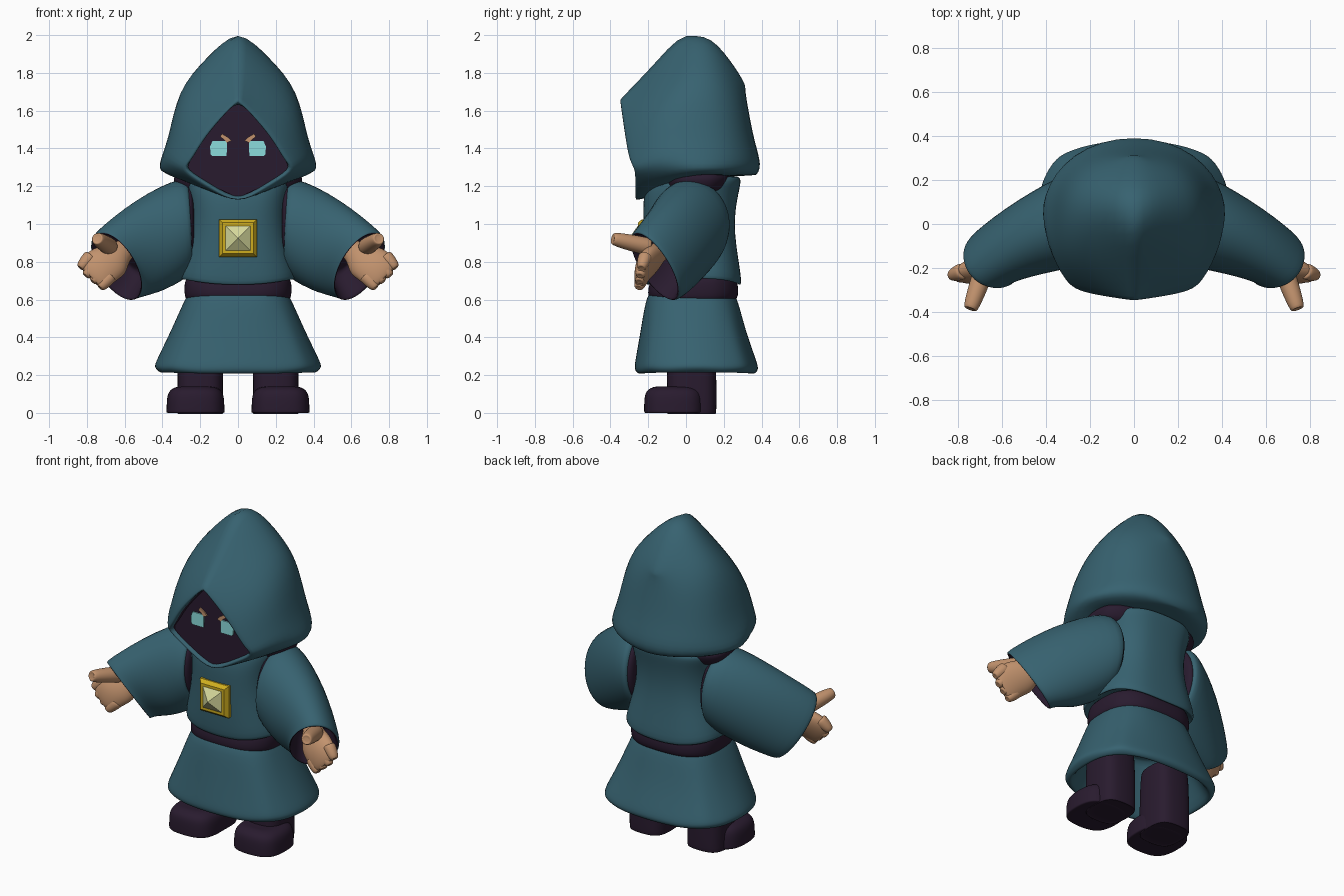
import bpy, bmesh, math
from mathutils import Vector

default_cube = bpy.data.objects.get("Cube")
if default_cube:
    bpy.data.objects.remove(default_cube, do_unlink=True)


def material(name, red, green, blue):
    mat = bpy.data.materials.new(name)
    mat.use_nodes = True
    colour = (red, green, blue, 1)
    mat.diffuse_color = colour
    for node in mat.node_tree.nodes:
        if node.type == 'BSDF_PRINCIPLED':
            node.inputs["Base Color"].default_value = colour
            node.inputs["Roughness"].default_value = .8
    return mat


TEAL = material("teal cloth", .038, .122, .162)
DARK = material("dark purple", .022, .011, .028)
SKIN = material("tan skin", .54, .29, .155)
GOLD = material("gold", .62, .42, .013)
GEM = material("pale gem", .67, .69, .33)
CYAN = material("cyan eyes", .26, .72, .72)


def add_object(name, verts, faces, mats):
    mesh = bpy.data.meshes.new(name)
    mesh.from_pydata([tuple(v) for v in verts], [], faces)
    for mat in mats:
        mesh.materials.append(mat)
    bm = bmesh.new()
    bm.from_mesh(mesh)
    bmesh.ops.recalc_face_normals(bm, faces=bm.faces)
    bm.to_mesh(mesh)
    bm.free()
    obj = bpy.data.objects.new(name, mesh)
    bpy.context.collection.objects.link(obj)
    return obj


def soften(obj):
    """Subdivide so that the smooth surface still passes near the given points."""
    mod = obj.modifiers.new("Soft", 'SUBSURF')
    mod.levels = mod.render_levels = 2
    mesh = obj.data
    targets = [v.co.copy() for v in mesh.vertices]
    for _ in range(2):
        graph = bpy.context.evaluated_depsgraph_get()
        graph.update()
        smooth = obj.evaluated_get(graph).data
        moves = [t - smooth.vertices[i].co for i, t in enumerate(targets)]
        for vert, move in zip(mesh.vertices, moves):
            vert.co += move * .8
        mesh.update()
        obj.update_tag()
    graph = bpy.context.evaluated_depsgraph_get()
    graph.update()
    result = bpy.data.meshes.new_from_object(obj.evaluated_get(graph))
    obj.modifiers.clear()
    obj.data = result
    result.name = obj.name
    result.shade_smooth()


def inset(ring):
    centre = sum(ring, Vector()) / len(ring)
    return [p.lerp(centre, .4) for p in ring]


def loft(name, rings, mat, open_start=False, second=None, second_rows=(), ridge=()):
    """Skin a stack of rings, closing the ends with strips across the ring."""
    n = len(rings[0])
    if not open_start:
        rings = [inset(rings[0])] + rings + [inset(rings[-1])]
    faces, rows = [], []
    for r in range(len(rings) - 1):
        for i in range(n):
            j = (i + 1) % n
            faces.append((r * n + i, r * n + j, r * n + n + j, r * n + n + i))
            rows.append(r)
    for r in ([] if open_start else [0]) + [len(rings) - 1]:
        for i in range(n // 2):
            loop = dict.fromkeys((i, i + 1, n - i - 1, (n - i) % n))
            faces.append([r * n + k for k in loop])
            rows.append(r)
    obj = add_object(name, [p for ring in rings for p in ring], faces,
                     [mat, second] if second else [mat])
    if second:
        for poly, row in zip(obj.data.polygons, rows):
            poly.material_index = int(row in second_rows)
    if ridge:
        crease = obj.data.attributes.new("crease_edge", 'FLOAT', 'EDGE')
        ids = {r * n for r in ridge}
        for edge in obj.data.edges:
            if set(edge.vertices) <= ids:
                crease.data[edge.index].value = .7
    soften(obj)


def ellipse(centre, a, b, n=12):
    c, a, b = Vector(centre), Vector(a), Vector(b)
    turns = [math.tau * i / n for i in range(n)]
    return [c + a * math.cos(t) + b * math.sin(t) for t in turns]


def oval(z, rx, front, back, power=2.7, dip=0, pleat=0, cx=0, n=24):
    """Horizontal rounded box outline, with optional drooping middle and pleats."""
    ring = []
    for i in range(n):
        t = math.tau * i / n
        c, s = [math.copysign(abs(v) ** (2 / power), v) for v in (math.cos(t), math.sin(t))]
        k = 1 + pleat * math.cos(t * 8)
        ring.append(Vector((cx + rx * c * k, (front + back) / 2 + (back - front) / 2 * s * k,
                            z - dip * (1 - c * c))))
    return ring


def mirror_x(rings, side):
    return [[Vector((p.x * side, p.y, p.z)) for p in ring] for ring in rings]


def prism(name, outline, y0, y1, taper, mat):
    """Plate in the xz plane from y0 to y1, its front scaled by taper."""
    n = len(outline)
    mx = sum(p[0] for p in outline) / n
    mz = sum(p[1] for p in outline) / n
    verts = [(x, y0, z) for x, z in outline]
    verts += [(mx + (x - mx) * taper, y1, mz + (z - mz) * taper) for x, z in outline]
    faces = [(i, (i + 1) % n, n + (i + 1) % n, n + i) for i in range(n)]
    add_object(name, verts, faces + [list(range(n)), list(range(n, 2 * n))], [mat])


def digit(name, start, end, radius, side):
    """Finger that tapers from a thick root to a round tip."""
    p, q = Vector(start), Vector(end)
    d = (q - p).normalized()
    u = d.orthogonal().normalized()
    v = d.cross(u)
    stops = [(p, 1), (p + d * radius * .5, 1.2), (q - d * radius * .6, .95), (q, .6)]
    rings = [ellipse(c, u * radius * k, v * radius * k, 8) for c, k in stops]
    loft(name, mirror_x(rings, side), SKIN)


# Hood: half sections from crown to underside, running from the rim to the back
sections = [
    [(0, -.335, 1.67), (.1, -.325, 1.58), (.2, -.31, 1.46), (.27, -.29, 1.34),
     (.29, -.265, 1.28), (.15, -.265, 1.19), (0, -.26, 1.12)],
    [(0, -.15, 1.86), (.16, -.16, 1.74), (.29, -.16, 1.6), (.35, -.15, 1.42),
     (.375, -.13, 1.31), (.25, -.12, 1.21), (0, -.12, 1.17)],
    [(0, .05, 2.02), (.17, .05, 1.87), (.305, .04, 1.7), (.365, .03, 1.46),
     (.41, .04, 1.32), (.36, .04, 1.26), (0, .05, 1.25)],
    [(0, .2, 1.91), (.14, .2, 1.83), (.26, .2, 1.69), (.32, .22, 1.45),
     (.355, .23, 1.32), (.3, .2, 1.26), (0, .2, 1.25)],
    [(0, .3, 1.76), (.06, .3, 1.73), (.12, .315, 1.62), (.14, .345, 1.45),
     (.15, .375, 1.32), (.13, .355, 1.265), (0, .34, 1.26)]]
hood = [[Vector(p) for p in half] + [Vector((-x, y, z)) for x, y, z in half[-2:0:-1]]
        for half in sections]
lip = [Vector((p.x * .9, p.y + .015, 1.38 + (p.z - 1.38) * .9)) for p in hood[0]]
inner_lip = [Vector((p.x, -.2, p.z)) for p in lip]
loft("hood", [inner_lip, lip] + hood, TEAL, open_start=True, second=DARK,
     second_rows=(0,), ridge=(1, 2, 3, 4))

# Shadowed face with eyes and brows
prism("shadowed_face", [(p.x * 1.04, 1.38 + (p.z - 1.38) * 1.03) for p in lip],
      -.22, -.25, 1, DARK)
eye = [(.06, 1.36), (.058, 1.44), (.135, 1.44), (.148, 1.41), (.145, 1.37), (.135, 1.36)]
brow = [(.035, 1.44), (.05, 1.457), (.085, 1.478), (.095, 1.462), (.075, 1.448), (.06, 1.43)]
for side, word in ((1, "left"), (-1, "right")):
    prism(word + "_eye", [(x * side, z) for x, z in eye], -.249, -.257, 1, CYAN)
    prism(word + "_brow", [(x * side, z) for x, z in brow], -.249, -.258, 1, SKIN)

# Tunic, collar, belt and hollow skirt
loft("tunic", [oval(.73, .27, -.16, .25, dip=.03), oval(.712, .3, -.198, .28, dip=.032),
               oval(.75, .31, -.215, .292, dip=.03), oval(.95, .258, -.222, .258),
               oval(1.12, .26, -.225, .27), oval(1.21, .275, -.2, .287),
               oval(1.25, .25, -.16, .275)], TEAL)
loft("collar", [oval(1.17, .3, -.1, .2), oval(1.22, .335, -.13, .235),
                oval(1.26, .33, -.13, .235), oval(1.3, .25, -.1, .18)], DARK)
loft("belt", [oval(.59, .25, -.16, .24), oval(.62, .28, -.2, .275),
              oval(.69, .28, -.19, .27), oval(.72, .25, -.16, .24)], DARK)
loft("skirt", [oval(.645, .23, -.16, .22), oval(.615, .272, -.205, .265),
               oval(.45, .345, -.235, .31, pleat=.01), oval(.3, .415, -.26, .36, pleat=.015),
               oval(.245, .435, -.268, .378, dip=.01, pleat=.012),
               oval(.222, .415, -.25, .36, dip=.01), oval(.25, .375, -.21, .32),
               oval(.5, .25, -.13, .2)], TEAL)

# Chest jewel
square = [(-1, -1), (1, -1), (1, 1), (-1, 1)]
for name, half, y0, y1, taper, mat in (("jewel_back", .1, -.15, -.233, 1, GOLD),
                                       ("jewel_frame", .1, -.233, -.255, .82, GOLD),
                                       ("jewel_gem", .07, -.252, -.3, .02, GEM)):
    prism(name, [(x * half, .925 + z * half) for x, z in square], y0, y1, taper, mat)

# Arms, hands and legs on both sides
across = Vector((.7, .1, .7))
reach = Vector((.64, -.25, -.72))
thick = across.cross(reach).normalized()
cuff = Vector((.635, -.16, .78))
long_axis, short_axis = Vector((.12, -.05, .17)), Vector((.07, .125, -.08))
outward = short_axis.cross(long_axis).normalized()
for side, word in ((1, "left"), (-1, "right")):
    sleeve = [ellipse((.258, .02, .985), (0, 0, .2), (0, .18, 0)),
              ellipse((.28, .02, .987), (.03, 0, .25), (.02, .212, 0)),
              ellipse((.46, -.055, .89), (.08, 0, .235), (.05, .17, -.05)),
              ellipse(cuff - outward * .03, long_axis, short_axis),
              ellipse(cuff + outward * .005, long_axis * .95, short_axis * .95),
              ellipse(cuff - outward * .01, long_axis * .86, short_axis * .84),
              ellipse(cuff - outward * .14, long_axis * .7, short_axis * .7)]
    loft(word + "_sleeve", mirror_x(sleeve, side), TEAL, second=DARK, second_rows=(5, 6, 7, 8))
    armhole = [ellipse((x, .02, .99), (0, 0, .235 * k), (0, .2 * k, 0))
               for x, k in ((.235, .85), (.258, .98), (.28, .85))]
    loft(word + "_armhole", mirror_x(armhole, side), DARK)

    palm = [ellipse(c, across * w, thick * t) for c, w, t in (
        ((.58, -.1, .88), .055, .05), ((.62, -.15, .85), .065, .055),
        ((.665, -.185, .81), .1, .058), ((.72, -.215, .775), .106, .052),
        ((.76, -.235, .735), .1, .038), ((.778, -.242, .715), .07, .025))]
    loft(word + "_palm", mirror_x(palm, side), SKIN)
    for i, length in enumerate((.085, .09, .095, .085)):
        base = Vector((.728, -.222, .777)) + across * (i * .05 - .075)
        digit(f"{word}_finger_{i + 1}", base, base + reach * length, .031, side)
    digit(word + "_thumb", (.68, -.2, .88), (.745, -.385, .922), .039, side)

    leg = [oval(z, rx, .03 - ry, .03 + ry, 3, cx=.2 * side, n=16)
           for z, rx, ry in ((.0, .112, .12), (.015, .12, .13), (.2, .12, .13),
                             (.38, .115, .12), (.4, .1, .1))]
    loft(word + "_leg", leg, DARK)
    shoe = [oval(z, rx, -.065 - ry, -.065 + ry, 2.8, cx=.225 * side, n=16)
            for z, rx, ry in ((0, .145, .148), (.015, .152, .156), (.08, .15, .154),
                              (.12, .132, .138), (.138, .095, .1))]
    loft(word + "_shoe", shoe, DARK)
